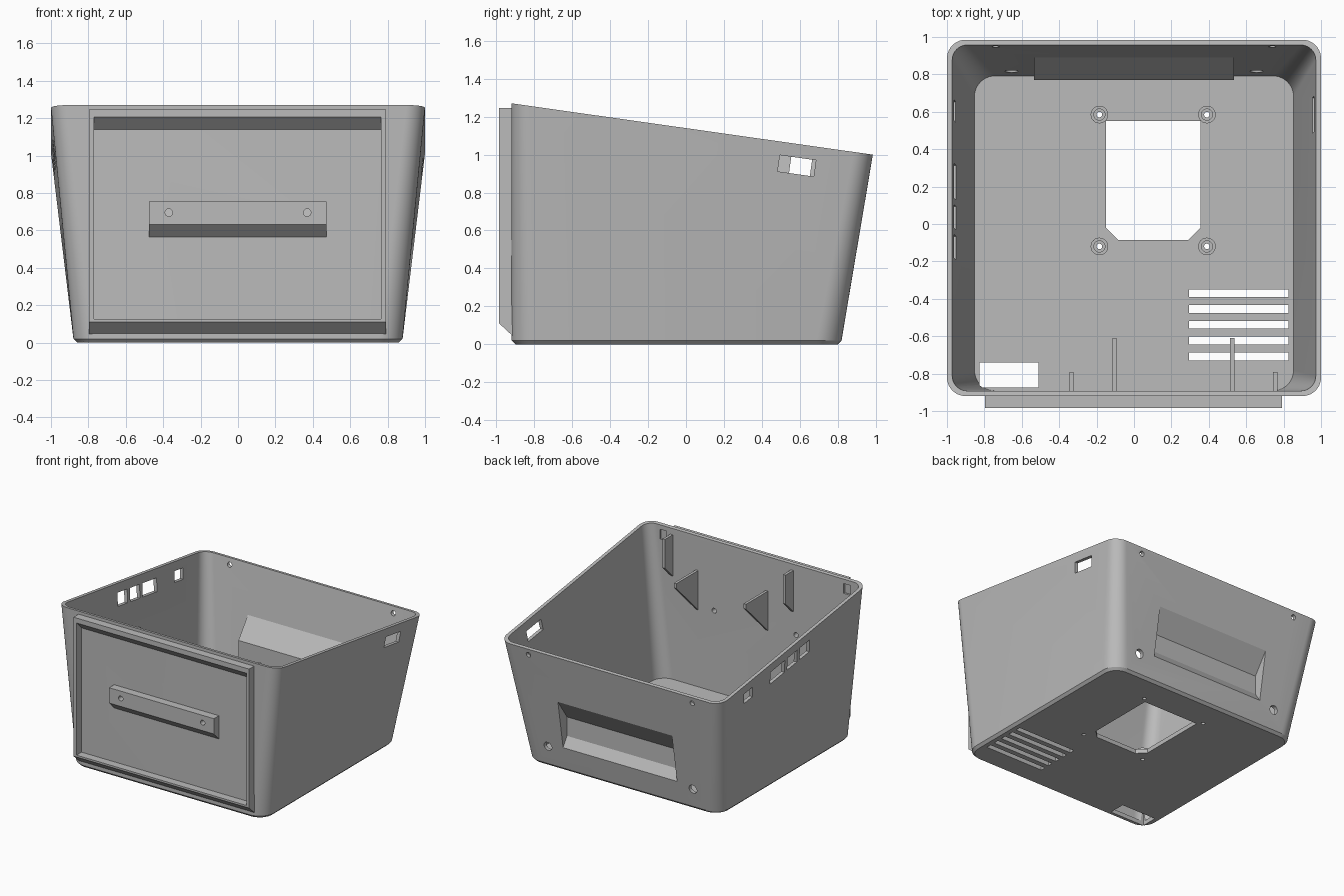
import bpy, bmesh, math

if "Cube" in bpy.data.objects:
    bpy.data.objects.remove(bpy.data.objects["Cube"])

grey = bpy.data.materials.new("plain grey")
grey.use_nodes = True
COLOUR = (0.5, 0.5, 0.5, 1)
grey.diffuse_color = COLOUR
grey.node_tree.nodes["Principled BSDF"].inputs["Base Color"].default_value = COLOUR

FRONT, BACK_LOW, BACK_TOP = -0.92, 0.82, 0.985
PLATE = -0.985
FLOOR = 0.035


def rim(y):
    """Height of the sloping top edge."""
    return 1.27 - 0.142 * (y - FRONT)


def rounded(hx, y0, y1, r, n=10):
    pts = []
    corners = [(hx - r, y1 - r), (r - hx, y1 - r), (r - hx, y0 + r), (hx - r, y0 + r)]
    for k, (cx, cy) in enumerate(corners):
        for i in range(n + 1):
            a = math.pi / 2 * (k + i / n)
            pts.append((cx + r * math.cos(a), cy + r * math.sin(a)))
    return pts


def circle(cx, cy, r, n=24):
    return [(cx + r * math.cos(2 * math.pi * i / n), cy + r * math.sin(2 * math.pi * i / n))
            for i in range(n)]


def rect(x0, x1, y0, y1):
    return [(x0, y0), (x1, y0), (x1, y1), (x0, y1)]


def loft(bm, rings, loop=False):
    vs = [[bm.verts.new(p) for p in ring] for ring in rings]
    n = len(vs[0])
    pairs = list(zip(vs, vs[1:])) + ([(vs[-1], vs[0])] if loop else [])
    for a, b in pairs:
        for i in range(n):
            j = (i + 1) % n
            bm.faces.new((a[i], a[j], b[j], b[i]))
    if not loop:
        bm.faces.new(vs[0])
        bm.faces.new(vs[-1])


def prism(bm, pts, axis, a, b):
    """Extrude a 2D outline along one axis."""
    def place(p, d):
        return {"x": (d, *p), "y": (p[0], d, p[1]), "z": (*p, d)}[axis]
    loft(bm, [[place(p, d) for p in pts] for d in (a, b)])


def finish(name, bm):
    bmesh.ops.recalc_face_normals(bm, faces=bm.faces)
    me = bpy.data.meshes.new(name)
    bm.to_mesh(me)
    bm.free()
    me.materials.append(grey)
    ob = bpy.data.objects.new(name, me)
    bpy.context.collection.objects.link(ob)
    return ob


def activate(ob):
    bpy.ops.object.select_all(action="DESELECT")
    ob.select_set(True)
    bpy.context.view_layer.objects.active = ob


def combine(ob, tool, operation="DIFFERENCE"):
    activate(ob)
    mod = ob.modifiers.new("combine", "BOOLEAN")
    mod.solver, mod.operation, mod.object = "EXACT", operation, tool
    bpy.ops.object.modifier_apply(modifier=mod.name)
    bpy.data.objects.remove(tool)


# Shell: hollow tapered box with a sloping rim
def flat(pts, z):
    return [(x, y, z) for x, y in pts]


bm = bmesh.new()
T = 0.028
loft(bm, [
    flat(rounded(0.86, FRONT + 0.02, BACK_LOW - 0.02, 0.11), 0),
    flat(rounded(0.88, FRONT, BACK_LOW, 0.13), 0.02),
    [(x, y, rim(y)) for x, y in rounded(1.0, FRONT, BACK_TOP, 0.1)],
    [(x, y, rim(y)) for x, y in rounded(1 - T, FRONT + T, BACK_TOP - T, 0.08)],
    flat(rounded(0.853, FRONT + T, BACK_LOW - T, 0.11), FLOOR),
])
bmesh.ops.triangulate(bm, faces=[f for f in bm.faces if len(f.verts) == 4])
shell = finish("shell", bm)

# Rear hand grip: inner housing, then the pocket
bm = bmesh.new()
prism(bm, [(0.912, 0.645), (0.77, 0.455), (0.77, 0.25), (0.832, 0.165)], "x", -0.535, 0.535)
combine(shell, finish("grip_housing", bm), "UNION")
bm = bmesh.new()
prism(bm, [(0.98, 0.69), (0.8, 0.435), (0.8, 0.28), (0.893, 0.14), (1.0, 0.14)], "x", -0.515, 0.515)
combine(shell, finish("grip_pocket", bm))

# Floor openings
bm = bmesh.new()
prism(bm, [(-0.15, 0.55), (-0.15, -0.02), (-0.085, -0.085), (0.29, -0.085),
           (0.355, -0.02), (0.355, 0.55)], "z", -0.1, 0.1)
prism(bm, rect(-0.825, -0.51, -0.875, -0.74), "z", -0.1, 0.1)
for i in range(5):
    y = -0.37 - i * 0.0845
    prism(bm, rect(0.295, 0.825, y - 0.021, y + 0.021), "z", -0.1, 0.1)
POSTS = [(x, y) for x in (-0.185, 0.39) for y in (-0.12, 0.585)]
for x, y in POSTS:
    prism(bm, circle(x, y, 0.015), "z", -0.1, 0.1)

# Side port openings that follow the rim
def port(y0, y1, height, a, b):
    top, low, lean = 0.072, 0.072 + height, 0.012
    prism(bm, [(y0, rim(y0) - top), (y1, rim(y1) - top),
               (y1 - lean, rim(y1) - low), (y0 - lean, rim(y0) - low)], "x", a, b)


port(0.495, 0.685, 0.086, 0.8, 1.2)
port(0.555, 0.665, 0.086, -1.2, -0.8)
for y0, y1 in ((-0.18, -0.055), (-0.02, 0.105), (0.14, 0.325)):
    port(y0, y1, 0.105, -1.2, -0.8)

# Screw holes and shallow latch pockets
for s in (-1, 1):
    prism(bm, circle(s * 0.655, 0.175, 0.035), "y", 0.7, 1.1)
    prism(bm, circle(s * 0.74, 0.95, 0.02), "y", 0.85, 1.1)
    prism(bm, circle(s * 0.37, 0.695, 0.02), "y", -1.1, -0.8)
    prism(bm, rect(s * 0.83 - 0.03, s * 0.83 + 0.03, 1.15, 1.23), "y", -0.908, -0.87)
combine(shell, finish("openings", bm))

# Front frame with an undercut top lip
bm = bmesh.new()
prism(bm, [(-0.915, 0.045), (PLATE, 0.11), (PLATE, 1.245), (-0.915, 1.245)], "x", -0.797, 0.79)
frame = finish("front_frame", bm)
bm = bmesh.new()
prism(bm, [(-0.9, 0.125), (-1.0, 0.125), (-1.0, 1.22), (-0.9, 1.12)], "x", -0.77, 0.765)
combine(frame, finish("frame_recess", bm))

# Front hanging bar
bm = bmesh.new()
prism(bm, [(-0.915, 0.755), (PLATE, 0.755), (PLATE, 0.63), (-0.915, 0.56)], "x", -0.475, 0.472)
bar = finish("front_bar", bm)
bm = bmesh.new()
for s in (-1, 1):
    prism(bm, circle(s * 0.37, 0.695, 0.02), "y", -1.1, -0.8)
combine(bar, finish("bar_holes", bm))

# Inner brackets on the front wall
WALL = FRONT + 0.02
parts = [shell, frame, bar]
upper = [(WALL, 1.215), (-0.79, 1.215), (-0.79, 0.98), (WALL, 0.87)]
lower = [(WALL, 0.985), (-0.61, 0.985), (-0.61, 0.945), (WALL, 0.655)]
for name, outline, places in (("upper_bracket", upper, (-0.335, 0.755)),
                              ("lower_bracket", lower, (-0.105, 0.525))):
    for x in places:
        bm = bmesh.new()
        prism(bm, outline, "x", x - 0.011, x + 0.011)
        parts.append(finish(name, bm))

# Floor standoffs with a counterbore
for x, y in POSTS:
    bm = bmesh.new()
    steps = [(0.047, 0.03), (0.047, 0.075), (0.03, 0.075), (0.03, 0.055), (0.015, 0.055), (0.015, 0.03)]
    loft(bm, [flat(circle(x, y, r), z) for r, z in steps], loop=True)
    parts.append(finish("standoff", bm))

for ob in parts:
    activate(ob)
    bpy.ops.object.shade_smooth_by_angle(angle=math.radians(25))
